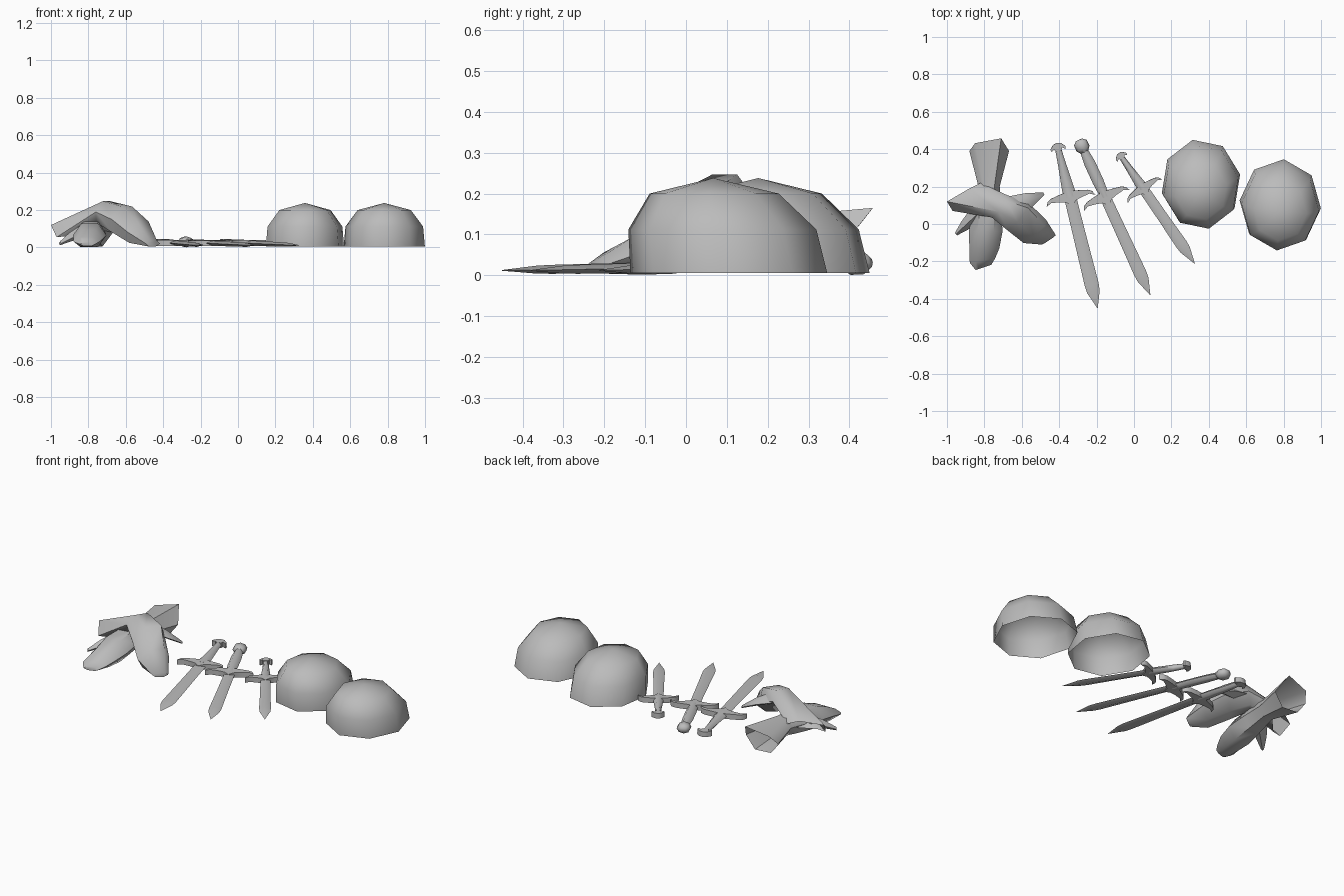
import bpy, bmesh, math
from mathutils import Vector as V

if "Cube" in bpy.data.objects:
    bpy.data.objects.remove(bpy.data.objects["Cube"])

GREY = bpy.data.materials.new("plain grey")
GREY.diffuse_color = (0.5, 0.5, 0.5, 1)
GREY.use_nodes = True
GREY.node_tree.nodes["Principled BSDF"].inputs["Base Color"].default_value = GREY.diffuse_color


def finish(bm, name, angle=50):
    bmesh.ops.recalc_face_normals(bm, faces=bm.faces[:])
    me = bpy.data.meshes.new(name)
    bm.to_mesh(me)
    bm.free()
    ob = bpy.data.objects.new(name, me)
    bpy.context.collection.objects.link(ob)
    me.materials.append(GREY)
    bpy.ops.object.select_all(action='DESELECT')
    ob.select_set(True)
    bpy.context.view_layer.objects.active = ob
    bpy.ops.object.shade_smooth_by_angle(angle=math.radians(angle))
    return ob


def ring(c, w, h, n=6):
    """Cross-section polygon around c, spanned by half-width w and half-height h."""
    return [V(c) + V(w) * math.cos(2 * math.pi * k / n) + V(h) * math.sin(2 * math.pi * k / n)
            for k in range(n)]


def loft(bm, rings, cap_start=False, cap_end=True):
    rows = [[bm.verts.new(p) for p in r] for r in rings]
    n = len(rows[0])
    for a, b in zip(rows, rows[1:]):
        for k in range(n):
            bm.faces.new((a[k], a[(k + 1) % n], b[(k + 1) % n], b[k]))
    if cap_start:
        bm.faces.new(rows[0])
    if cap_end:
        bm.faces.new(rows[-1])


# Open eight-sided domes, leaning slightly to the front
def dome(name, cx, cy, rx, ry, turn):
    bm = bmesh.new()
    rows = []
    for f, z, lean in ((1, 0.005, 0), (0.955, 0.112, -.016), (0.655, 0.2, -.036)):
        rows.append([bm.verts.new((cx + f * rx * math.cos(turn + k * math.pi / 4),
                                   cy + lean + f * ry * math.sin(turn + k * math.pi / 4), z))
                     for k in range(8)])
    top = bm.verts.new((cx, cy - .038, 0.238))
    for k in range(8):
        j = (k + 1) % 8
        for a, b in zip(rows, rows[1:]):
            bm.faces.new((a[k], a[j], b[j], b[k]))
        bm.faces.new((rows[-1][k], rows[-1][j], top))
    finish(bm, name, 60)


dome("dome_left", 0.358, 0.215, 0.214, 0.24, math.radians(102))
dome("dome_right", 0.782, 0.105, 0.218, 0.242, math.radians(85))


# Swords: p = pommel end, e = blade tip, g = distance from pommel to guard
GUARD = [(0, -.058), (.02, -.03), (.06, -.024), (.1, -.016), (.122, -.004), (.134, .02),
         (.105, .006), (.06, .014), (.025, .024), (0, .05)]
POMMEL = [(0, -.014), (.022, -.008), (.042, .014), (.038, .028), (.022, .016), (.016, .03), (0, .03)]


def sword(name, p, e, g, blade_w, grip, guard_size, ball=False):
    p, e = V((*p, .03)), V((*e, .012))
    length = (e - p).length
    a = (e - p).normalized()
    side = V((-a.y, a.x, 0)).normalized()
    up = side.cross(a)
    if up.z < 0:
        up = -up

    def section(t, w, h, n):
        return ring(p + a * t, side * w, up * h, n)

    def plate(part, half, t, size, thick):
        bm = bmesh.new()
        outline = half + [(-s, d) for s, d in reversed(half[1:-1])]
        mid = [p + a * (t + d * size) + side * s * size for s, d in outline]
        loft(bm, [[q - up * thick for q in mid], [q + up * thick for q in mid]], True, True)
        finish(bm, name + part, 40)

    # blade with diamond section
    bm = bmesh.new()
    w = blade_w
    loft(bm, [section(g, w * .85, .014, 4), section(g + .2, w * .9, .013, 4),
              section(length - .13, w, .011, 4), section(length - .09, w * .9, .01, 4),
              section(length, .001, .001, 4)], True)
    finish(bm, name + "_blade", 60)
    # grip
    bm = bmesh.new()
    loft(bm, [section(.01 + f * (g - .01), hw, min(hw, .018), 6)
              for f, hw in zip((0, .35, .7, 1), grip)], True)
    finish(bm, name + "_grip", 65)
    # guard and pommel
    plate("_guard", GUARD, g, guard_size, .015)
    if ball:
        bm = bmesh.new()
        loft(bm, [section(t, hw, hw * .75, 8) for t, hw in
                  ((-.022, .018), (-.005, .037), (.03, .038), (.05, .022))], True)
        finish(bm, name + "_pommel", 60)
    else:
        plate("_pommel", POMMEL, 0, guard_size, .015)


sword("long_sword", (-.41, .42), (-.195, -.45), .285, .038, (.016, .022, .03, .037), 1)
sword("middle_sword", (-.285, .43), (.087, -.38), .315, .034, (.018, .03, .03, .024), 1, True)
sword("short_sword", (-.075, .37), (.325, -.212), .22, .032, (.014, .018, .024, .03), .83)

# Lying gauntlet with open cuff
bm = bmesh.new()
cuff = [V(q) for q in ((-.668, .39, .08), (-.71, .458, .165), (-.85, .432, .132),
                       (-.88, .39, .08), (-.83, .385, .012), (-.725, .385, .005))]
loft(bm, [cuff,
          ring((-.775, .2, .09), (.057, 0, 0), (0, 0, .06)),
          ring((-.785, .08, .08), (.075, 0, 0), (0, 0, .07)),
          ring((-.793, -.04, .065), (.09, 0, 0), (0, 0, .072)),
          ring((-.8, -.13, .048), (.08, 0, 0), (0, 0, .053)),
          ring((-.81, -.195, .03), (.068, .012, 0), (0, 0, .03)),
          ring((-.805, -.232, .018), (.042, .014, 0), (0, 0, .012))])
finish(bm, "lying_gauntlet", 55)
bm = bmesh.new()
loft(bm, [ring((-.84, .05, .085), (.03, -.035, 0), (0, 0, .035), 4),
          ring((-.9, -.005, .055), (.022, -.02, 0), (0, 0, .025), 4),
          ring((-.952, -.055, .022), (.006, -.006, 0), (0, 0, .01), 4)], True)
finish(bm, "lying_gauntlet_thumb", 60)

# Leaning gauntlet resting across the first
bm = bmesh.new()
cuff = [V(q) for q in ((-.82, .22, .12), (-.88, .19, .14), (-1, .12, .12),
                       (-.97, .07, .055), (-.92, .075, .06), (-.84, .16, .08))]
loft(bm, [cuff,
          ring((-.72, .095, .19), (.04, .06, 0), (.02, 0, .066)),
          ring((-.62, .04, .15), (.055, .075, 0), (.03, .01, .08)),
          ring((-.53, -.04, .082), (.06, .062, 0), (.025, 0, .066)),
          ring((-.455, -.085, .02), (.037, .025, 0), (.005, 0, .017))])
finish(bm, "leaning_gauntlet", 55)
bm = bmesh.new()
loft(bm, [ring((-.64, .1, .18), (.045, -.045, 0), (0, 0, .035), 4),
          ring((-.56, .13, .15), (.02, -.035, 0), (0, 0, .025), 4),
          ring((-.482, .163, .11), (.003, -.006, 0), (0, 0, .008), 4)], True)
finish(bm, "leaning_gauntlet_thumb", 60)
